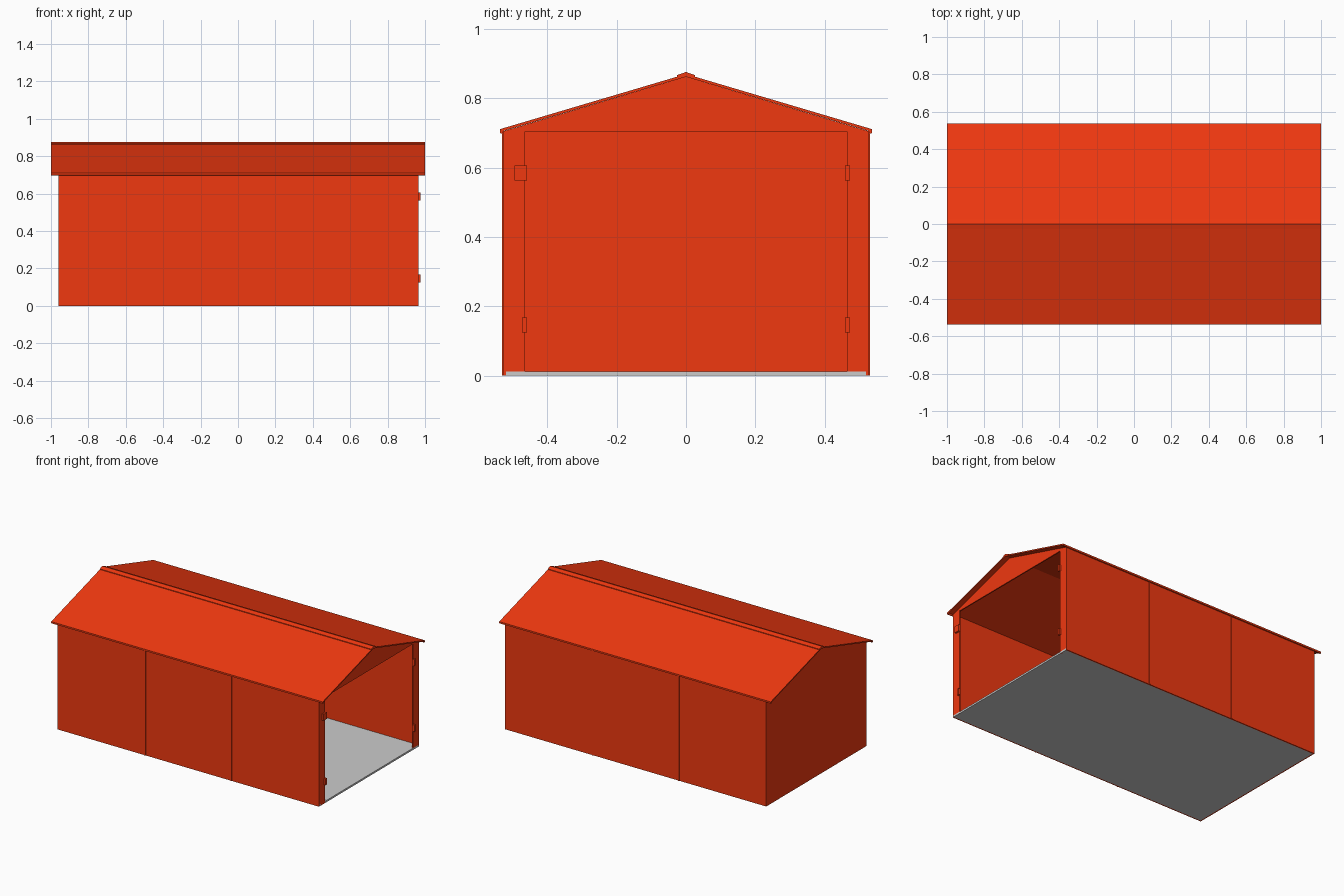
import bpy, bmesh

if "Cube" in bpy.data.objects:
    bpy.data.objects.remove(bpy.data.objects["Cube"])

def material(name, colour):
    m = bpy.data.materials.new(name)
    m.diffuse_color = colour
    m.use_nodes = True
    m.node_tree.nodes["Principled BSDF"].inputs["Base Color"].default_value = m.diffuse_color
    return m

RED = material("orange_red_paint", (0.87, 0.04, 0.005, 1))

def prism(name, profile, x0, x1, mat=RED):
    """Extrude a closed (y, z) profile along x from x0 to x1."""
    bm = bmesh.new()
    face = bm.faces.new([bm.verts.new((x0, y, z)) for y, z in profile])
    ext = bmesh.ops.extrude_face_region(bm, geom=[face])
    verts = [g for g in ext["geom"] if isinstance(g, bmesh.types.BMVert)]
    bmesh.ops.translate(bm, verts=verts, vec=(x1 - x0, 0, 0))
    bmesh.ops.recalc_face_normals(bm, faces=bm.faces)
    mesh = bpy.data.meshes.new(name)
    bm.to_mesh(mesh)
    bm.free()
    ob = bpy.data.objects.new(name, mesh)
    bpy.context.collection.objects.link(ob)
    if mat:
        mesh.materials.append(mat)
    return ob

def box(name, x, y, z, mat=RED):
    return prism(name, [(y[0], z[0]), (y[1], z[0]), (y[1], z[1]), (y[0], z[1])], *x, mat)

BACK, FRONT = -0.96, 0.965      # ends of the body along x
WALL, EAVE, RIDGE = 0.527, 0.705, 0.862
OPEN = 0.465                    # half width of the doorway
SEAMS = (-0.315, 0.32)
T = 0.008                       # sheet thickness

# Grey floor slab
box("floor", (BACK + T, FRONT), (-WALL + T, WALL - T), (0, 0.012), None)

# Solid back wall with gable, and the gable over the doorway
prism("back_wall", [(-WALL, 0), (WALL, 0), (WALL, EAVE), (0, RIDGE), (-WALL, EAVE)],
      BACK, BACK + T)
prism("front_gable", [(-WALL, EAVE), (WALL, EAVE), (0, RIDGE)], FRONT - T, FRONT)

edges = (BACK, *SEAMS, FRONT)
for side, s in (("left", -1), ("right", 1)):
    # Side wall panels
    for i in range(3):
        box(f"{side}_wall_panel_{i + 1}", (edges[i], edges[i + 1]),
            (s * (WALL - T), s * WALL), (0, EAVE))
    # Raised seams between the panels
    for i, x in enumerate(SEAMS):
        box(f"{side}_wall_seam_{i + 1}", (x - 0.005, x + 0.005),
            (s * (WALL - 0.002), s * (WALL + 0.004)), (0, EAVE))
    # Door jamb
    box(f"{side}_door_jamb", (FRONT - T, FRONT), (s * OPEN, s * (WALL - T)), (0, EAVE))
    # Roof slope with a small turned-down eave lip
    prism(f"{side}_roof_slope",
          [(0, RIDGE), (s * 0.526, 0.706), (s * 0.531, 0.698), (s * 0.537, 0.700),
           (s * 0.537, 0.711), (s * 0.520, 0.716), (0, 0.870)], -1, 1)
    # Hinge plates, the upper left one wider
    for level, z in (("lower", (0.125, 0.168)), ("upper", (0.563, 0.606))):
        outer = 0.495 if (s < 0 and level == "upper") else 0.473
        box(f"{side}_{level}_hinge", (FRONT - 0.002, FRONT + 0.012),
            (s * 0.459, s * outer), z)

# Ridge cap folded over the two slopes
prism("ridge_cap", [(-0.026, 0.861), (0, 0.869), (0.026, 0.861),
                    (0.026, 0.867), (0, 0.876), (-0.026, 0.867)], -1, 1)
